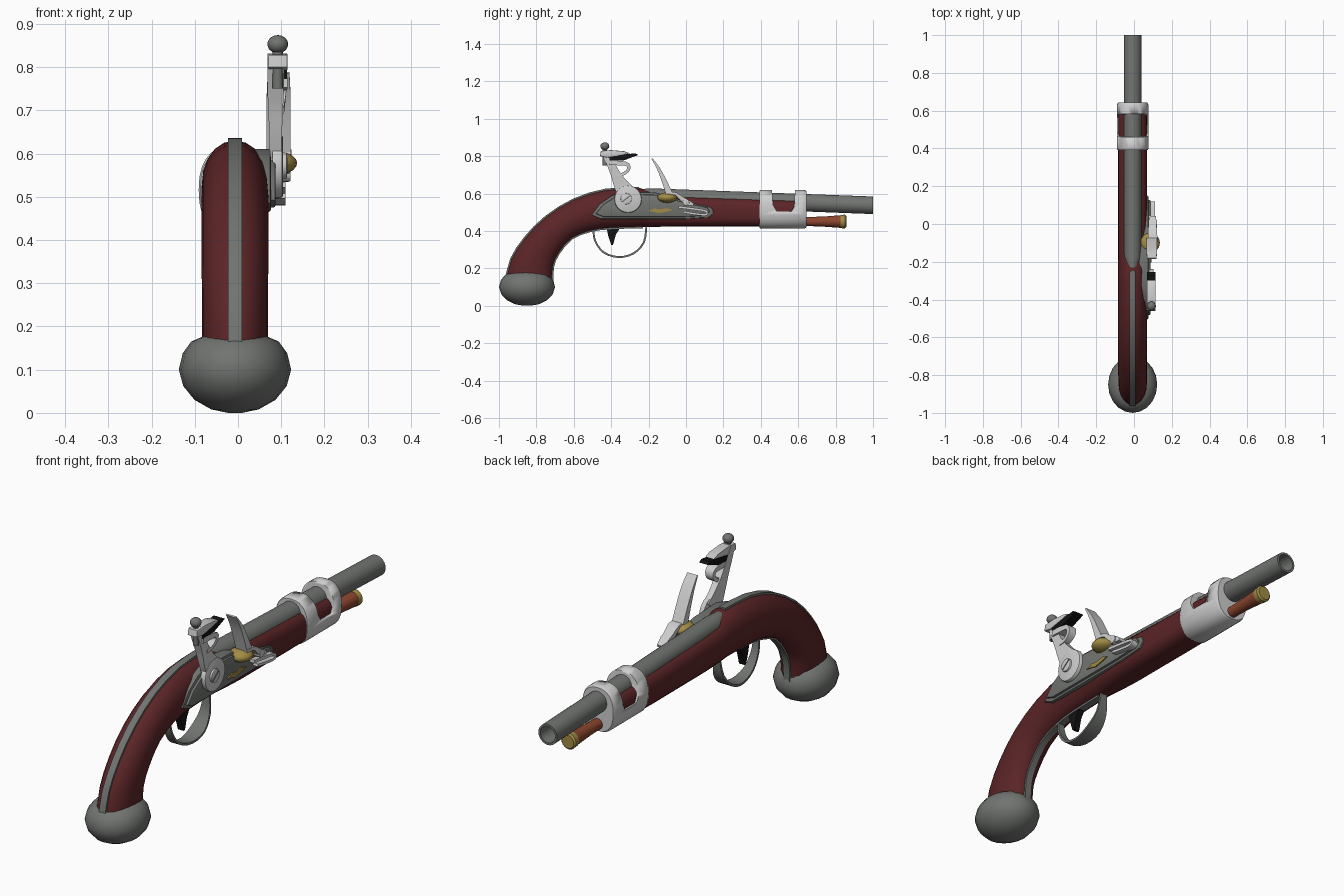
import bpy, bmesh, math
from mathutils import Vector

CX = -0.007  # centre line of the gun


def material(name, rgb):
    m = bpy.data.materials.new(name)
    m.diffuse_color = (*rgb, 1)
    return m


WOOD = material("dark red wood", (0.105, 0.018, 0.02))
STEEL = material("grey steel", (0.165, 0.175, 0.165))
SILVER = material("polished silver", (0.62, 0.62, 0.62))
BRASS = material("brass", (0.36, 0.26, 0.06))
ROD = material("reddish rod wood", (0.26, 0.06, 0.027))
BLACK = material("black", (0.006, 0.006, 0.006))


def finish(name, bm, mat, angle=35):
    bmesh.ops.recalc_face_normals(bm, faces=bm.faces[:])
    me = bpy.data.meshes.new(name)
    bm.to_mesh(me)
    bm.free()
    ob = bpy.data.objects.new(name, me)
    bpy.context.collection.objects.link(ob)
    me.materials.append(mat)
    bpy.ops.object.select_all(action='DESELECT')
    ob.select_set(True)
    bpy.context.view_layer.objects.active = ob
    bpy.ops.object.shade_smooth_by_angle(angle=math.radians(angle))
    return ob


def spline(pts, n=3):
    """Catmull-Rom through tuples of any length."""
    out = []
    for i in range(len(pts) - 1):
        p0, p1, p2, p3 = (pts[max(i - 1, 0)], pts[i], pts[i + 1], pts[min(i + 2, len(pts) - 1)])
        for k in range(n):
            t = k / n
            out.append(tuple(0.5 * (2 * b + (c - a) * t + (2 * a - 5 * b + 4 * c - d) * t * t
                                    + (3 * b - a - 3 * c + d) * t ** 3)
                             for a, b, c, d in zip(p0, p1, p2, p3)))
    return out + [tuple(pts[-1])]


def skin(name, rings, mat, angle=35):
    bm = bmesh.new()
    vr = [[bm.verts.new(p) for p in r] for r in rings]
    n = len(vr[0])
    for a, b in zip(vr, vr[1:]):
        for i in range(n):
            bm.faces.new((a[i], a[(i + 1) % n], b[(i + 1) % n], b[i]))
    bm.faces.new(vr[0])
    bm.faces.new(vr[-1])
    return finish(name, bm, mat, angle)


def loft(name, stations, mat, sides=20, x=CX):
    """Station: top y, top z, bottom y, bottom z, half width, roundness exponent."""
    rings = []
    for ty, tz, by, bz, w, e in stations:
        ring = []
        for i in range(sides):
            a = 2 * math.pi * i / sides
            c, s = (math.copysign(abs(f) ** (2 / e), f) for f in (math.cos(a), math.sin(a)))
            ring.append((x + w * c, (ty + by) / 2 + (ty - by) / 2 * s, (tz + bz) / 2 + (tz - bz) / 2 * s))
        rings.append(ring)
    return skin(name, rings, mat)


def tube(name, stations, mat, sides=20):
    """Round sections along y: y, centre z, radius."""
    return loft(name, [(y, z + r, y, z - r, r, 2) for y, z, r in stations], mat, sides)


def ribbon(name, pts, mat, x=CX):
    """Strip along a path in the side plane: y, z, width, thickness."""
    rings = []
    for i, (y, z, w, t) in enumerate(pts):
        a, b = pts[max(i - 1, 0)], pts[min(i + 1, len(pts) - 1)]
        d = Vector((b[0] - a[0], b[1] - a[1])).normalized() * t / 2
        rings.append([(x + sx * w / 2, y - sn * d.y, z + sn * d.x)
                      for sx, sn in ((-1, -1), (1, -1), (1, 1), (-1, 1))])
    return skin(name, rings, mat)


def plate(name, outline, x0, x1, mat, bevel=0.0):
    """Side-view outline extruded across x, outer edge chamfered."""
    bm = bmesh.new()
    f = bm.faces.new([bm.verts.new((x0, y, z)) for y, z in outline])
    r = bmesh.ops.extrude_face_region(bm, geom=[f])
    top = [v for v in r['geom'] if isinstance(v, bmesh.types.BMVert)]
    bmesh.ops.translate(bm, vec=(x1 - x0, 0, 0), verts=top)
    if bevel:
        edges = [e for e in bm.edges if all(v in top for v in e.verts)]
        bmesh.ops.bevel(bm, geom=edges, offset=bevel, segments=2, profile=0.5, affect='EDGES')
    return finish(name, bm, mat)


def disc(y, z, r, n=20):
    return [(y + r * math.cos(2 * math.pi * i / n), z + r * math.sin(2 * math.pi * i / n)) for i in range(n)]


def ball(name, loc, size, mat):
    bm = bmesh.new()
    bmesh.ops.create_uvsphere(bm, u_segments=16, v_segments=10, radius=1)
    for v in bm.verts:
        v.co = Vector(loc) + Vector([a * b for a, b in zip(v.co, size)])
    return finish(name, bm, mat, 60)


# Wooden stock: curved grip flowing into the fore-end
grip = [(-0.965, 0.13, -0.715, 0.12, 0.076, 2.1), (-0.935, 0.25, -0.71, 0.21, 0.076, 2.1),
        (-0.86, 0.365, -0.68, 0.28, 0.077, 2.1), (-0.75, 0.475, -0.61, 0.36, 0.077, 2.1),
        (-0.60, 0.568, -0.51, 0.40, 0.077, 2.1), (-0.43, 0.62, -0.40, 0.415, 0.077, 2.1),
        (-0.25, 0.63, -0.23, 0.42, 0.077, 2.1)]
fore = [(-0.15, 0.60, -0.15, 0.422, 0.077, 2.5), (-0.05, 0.588, -0.05, 0.424, 0.077, 3),
        (0.3, 0.575, 0.3, 0.424, 0.077, 3), (0.62, 0.565, 0.62, 0.426, 0.076, 3)]
loft("stock", spline(grip, 2) + fore, WOOD)

# Steel strips down the back and the front of the grip
smooth = spline(grip, 2)
ribbon("back_strap", [(s[0], s[1] + 0.001, 0.032, 0.01) for s in smooth], STEEL)
ribbon("front_strap", [(s[2], s[3] - 0.001, 0.032, 0.01) for s in smooth], STEEL)

# Rounded butt cap
loft("butt_cap", [(-0.85 + 0.15 * s, z, -0.85 - 0.15 * s, z, 0.13 * s, 2) for s, z in
                  ((0.12, 0.0), (0.42, 0.008), (0.72, 0.03), (0.92, 0.062), (1, 0.1),
                   (0.93, 0.138), (0.78, 0.165), (0.55, 0.178), (0.2, 0.183))], STEEL)

# Barrel with bored muzzle
tube("barrel", [(-0.23, 0.60, 0.025), (-0.17, 0.581, 0.046), (1.0, 0.537, 0.047),
                (1.0, 0.537, 0.037), (0.85, 0.542, 0.036)], STEEL, 24)

# Ramrod and its brass tip
tube("ramrod", [(0.55, 0.45, 0.024), (0.68, 0.45, 0.025), (0.75, 0.45, 0.028), (0.83, 0.45, 0.034)], ROD)
tube("ramrod_tip", [(0.825, 0.45, 0.035), (0.85, 0.45, 0.037), (0.857, 0.45, 0.03)], BRASS)

# Silver fore-end cap, with an open window leaving two bands over the barrel
cap = loft("fore_end_cap", [(y, 0.62 - d, y, 0.412 + d, 0.084 - d, 2.4) for y, d in
                            ((0.392, 0.004), (0.40, 0), (0.63, 0), (0.643, 0.006))], SILVER, 28)
cutter = plate("window_cutter", [(0.485, 0.505), (0.565, 0.505), (0.578, 0.53), (0.588, 0.7),
                                 (0.455, 0.7), (0.465, 0.54)], -0.2, 0.2, SILVER)
cutter.hide_render = True
mod = cap.modifiers.new("window", 'BOOLEAN')
mod.object = cutter
mod.operation = 'DIFFERENCE'
bpy.context.view_layer.objects.active = cap
bpy.ops.object.modifier_apply(modifier=mod.name)
bpy.data.objects.remove(cutter)

# Trigger and guard
guard = [(-0.495, 0.40, 0.03, 0.01), (-0.485, 0.345, 0.035, 0.01), (-0.44, 0.285, 0.045, 0.01),
         (-0.36, 0.26, 0.06, 0.01), (-0.28, 0.28, 0.07, 0.01), (-0.225, 0.34, 0.05, 0.01),
         (-0.212, 0.425, 0.03, 0.01)]
ribbon("trigger_guard", spline(guard), STEEL)
plate("trigger", [(-0.425, 0.42), (-0.35, 0.42), (-0.375, 0.38), (-0.39, 0.325), (-0.40, 0.325), (-0.415, 0.37)],
      CX - 0.014, CX + 0.014, BLACK)

# Lock plate: base with a raised inner layer
lock = [(-0.505, 0.485), (-0.46, 0.545), (-0.395, 0.59), (-0.32, 0.61), (-0.16, 0.605), (-0.05, 0.572),
        (0.07, 0.54), (0.135, 0.525), (0.15, 0.50), (0.125, 0.472), (0, 0.465), (-0.3, 0.465), (-0.46, 0.465)]
plate("lock_plate", lock, 0.03, 0.076, STEEL, 0.005)
plate("lock_plate_raised", [(-0.18 + (y + 0.18) * 0.93, 0.53 + (z - 0.53) * 0.84) for y, z in lock],
      0.07, 0.087, STEEL, 0.005)
plate("lock_ornament", [(-0.205, 0.507), (-0.17, 0.52), (-0.14, 0.515), (-0.10, 0.522), (-0.07, 0.512),
                        (-0.11, 0.502), (-0.15, 0.495), (-0.17, 0.502)], 0.085, 0.092, BRASS)

# Hammer: round base, screw, curved neck, jaw scroll
plate("hammer_base", disc(-0.31, 0.57, 0.073, 24), 0.08, 0.104, SILVER, 0.006)
plate("hammer_screw", disc(-0.32, 0.572, 0.03), 0.10, 0.113, SILVER, 0.003)
plate("hammer_screw_slot", [(-0.343, 0.558), (-0.339, 0.553), (-0.297, 0.586), (-0.301, 0.591)],
      0.11, 0.1145, STEEL)
neck = [(-0.31, 0.59, 0.026, 0.11), (-0.35, 0.65, 0.028, 0.075), (-0.38, 0.71, 0.034, 0.05),
        (-0.405, 0.765, 0.038, 0.042), (-0.435, 0.825, 0.038, 0.03)]
ribbon("hammer_neck", spline(neck), SILVER, 0.087)
scroll = [(-0.41, 0.765, 0.044, 0.024), (-0.35, 0.762, 0.044, 0.024), (-0.312, 0.755, 0.042, 0.02),
          (-0.308, 0.728, 0.036, 0.018), (-0.335, 0.705, 0.03, 0.016), (-0.37, 0.70, 0.028, 0.016)]
ribbon("hammer_lower_jaw", spline(scroll), SILVER, 0.092)
plate("hammer_upper_jaw", [(-0.46, 0.80), (-0.455, 0.828), (-0.40, 0.832), (-0.33, 0.826), (-0.30, 0.815),
                           (-0.34, 0.806), (-0.42, 0.792)], 0.07, 0.115, SILVER, 0.004)
plate("flint", [(-0.41, 0.772), (-0.41, 0.795), (-0.34, 0.808), (-0.27, 0.815), (-0.255, 0.806), (-0.33, 0.778)],
      0.068, 0.113, BLACK)
loft("jaw_screw", [(-0.422, z, -0.446, z, 0.012, 2) for z in (0.75, 0.85)], STEEL, 12, x=0.092)
ball("jaw_screw_knob", (0.092, -0.434, 0.853), (0.024, 0.024, 0.021), STEEL)

# Brass priming pan
ball("priming_pan", (0.085, -0.10, 0.578), (0.052, 0.053, 0.028), BRASS)

# Frizzen: curved striking blade, foot and spring
blade = [(-0.182, 0.787, 0.05, 0.006), (-0.148, 0.735, 0.055, 0.016), (-0.118, 0.67, 0.056, 0.026),
         (-0.09, 0.60, 0.056, 0.036)]
ribbon("frizzen_blade", spline(blade), SILVER, 0.094)
foot = [(-0.11, 0.605, 0.05, 0.012), (-0.055, 0.598, 0.05, 0.016), (-0.02, 0.57, 0.044, 0.024),
        (0.015, 0.55, 0.04, 0.026), (0.04, 0.54, 0.036, 0.012)]
ribbon("frizzen_foot", spline(foot), SILVER, 0.098)
plate("frizzen_pivot", disc(0.0, 0.553, 0.018, 14), 0.08, 0.122, SILVER, 0.003)
spring = [(-0.04, 0.528, 0.03, 0.013), (0.03, 0.519, 0.03, 0.013), (0.1, 0.508, 0.03, 0.012),
          (0.113, 0.496, 0.03, 0.012), (0.098, 0.486, 0.03, 0.012), (0.03, 0.494, 0.03, 0.012),
          (-0.015, 0.502, 0.03, 0.012)]
ribbon("frizzen_spring", spline(spring), SILVER, 0.095)
